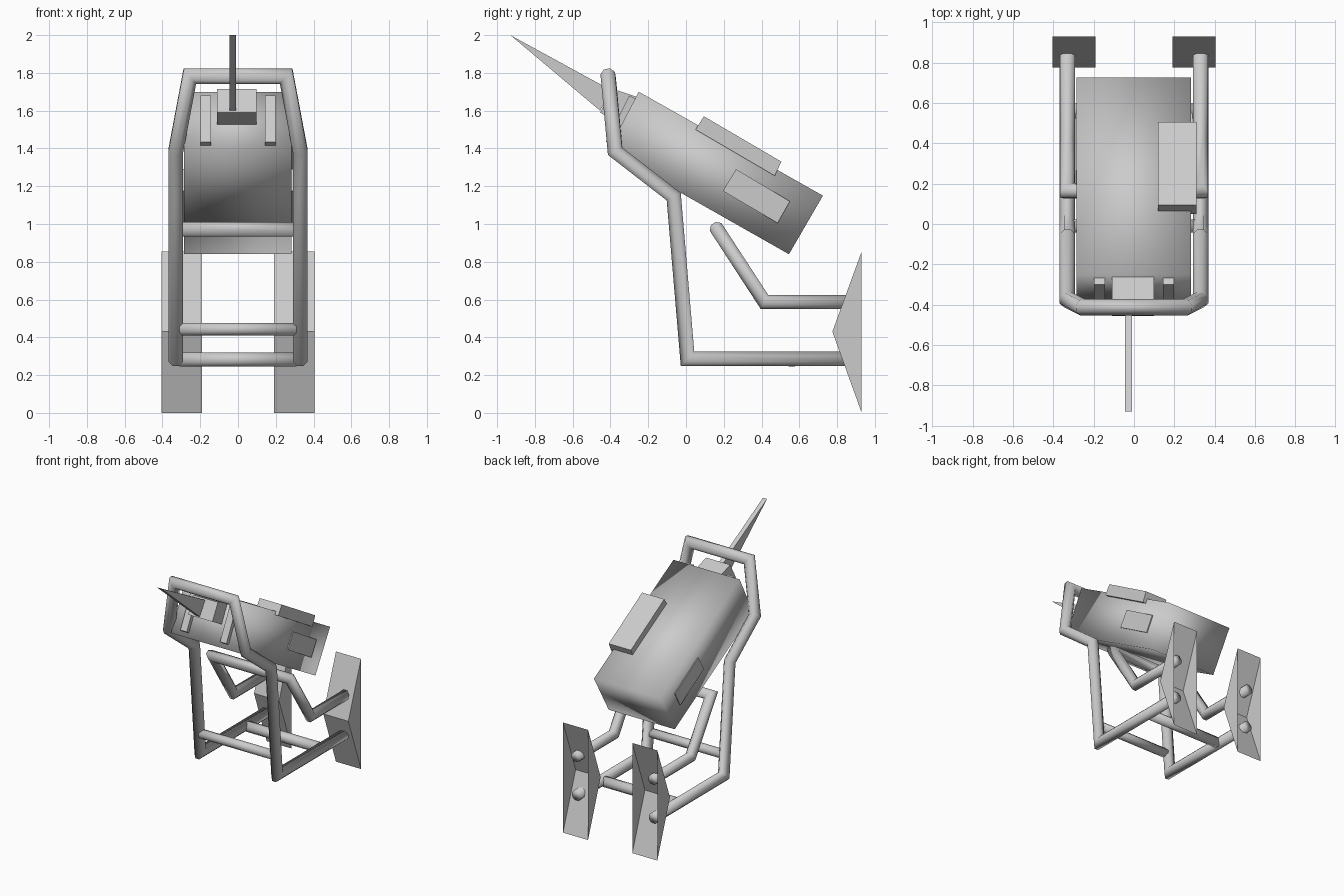
import bpy, bmesh, math
from mathutils import Vector

cube = bpy.data.objects.get("Cube")
if cube:
    bpy.data.objects.remove(cube, do_unlink=True)

grey = bpy.data.materials.new("plain_grey")
grey.use_nodes = True
colour = (0.6, 0.6, 0.6, 1)
grey.diffuse_color = colour
grey.node_tree.nodes["Principled BSDF"].inputs["Base Color"].default_value = colour


def finish(name, bm, smooth):
    bmesh.ops.recalc_face_normals(bm, faces=bm.faces)
    mesh = bpy.data.meshes.new(name)
    bm.to_mesh(mesh)
    bm.free()
    mesh.materials.append(grey)
    for p in mesh.polygons:
        p.use_smooth = smooth
    obj = bpy.data.objects.new(name, mesh)
    bpy.context.collection.objects.link(obj)
    return obj


def prism(name, profile, x0, x1, smooth=False, open_first=False):
    """Side profile (y, z) extruded from x0 to x1; the first edge can stay open."""
    bm = bmesh.new()
    a, b = [[bm.verts.new((x, y, z)) for y, z in profile] for x in (x0, x1)]
    bm.faces.new(a)
    bm.faces.new(b[::-1])
    n = len(a)
    for i in range(1 if open_first else 0, n):
        j = (i + 1) % n
        bm.faces.new((a[i], a[j], b[j], b[i]))
    return finish(name, bm, smooth)


def pipe(name, path, radius, sides=8):
    """Tube along a path, with mitred corners."""
    pts = [Vector(p) for p in path]
    dirs = [(q - p).normalized() for p, q in zip(pts, pts[1:])]
    u = dirs[0].orthogonal().normalized()
    v = dirs[0].cross(u)
    turn = math.tau / sides
    ring = [pts[0] + radius * (u * math.cos((k + .5) * turn) + v * math.sin((k + .5) * turn))
            for k in range(sides)]
    bm = bmesh.new()
    rings = [[bm.verts.new(p) for p in ring]]
    for i, d in enumerate(dirs):
        after = dirs[i + 1] if i + 1 < len(dirs) else d
        normal = (d + after).normalized()
        ring = [p + d * ((pts[i + 1] - p).dot(normal) / d.dot(normal)) for p in ring]
        rings.append([bm.verts.new(p) for p in ring])
    for a, b in zip(rings, rings[1:]):
        for k in range(sides):
            j = (k + 1) % sides
            bm.faces.new((a[k], a[j], b[j], b[k]))
    bm.faces.new(rings[0])
    bm.faces.new(rings[-1])
    return finish(name, bm, True)


def both_sides(half):
    """Path on the +x side continued by its mirror image."""
    return half + [(-x, y, z) for x, y, z in reversed(half)]


# Tilted main body and its raised panels
prism("body", [(-.25, 1.70), (.725, 1.15), (.545, .84), (-.415, 1.385)], -.285, .283, smooth=True)
prism("top_panel", [(.095, 1.57), (.505, 1.33), (.47, 1.255), (.05, 1.50)], .12, .31)
for side, s in (("left", 1), ("right", -1)):
    prism(side + "_panel", [(.265, 1.29), (.55, 1.12), (.485, 1.005), (.195, 1.175)], s * .28, s * .291)
    prism(side + "_front_strip", [(-.30, 1.68), (-.25, 1.655), (-.39, 1.41), (-.425, 1.435)],
          s * .143, s * .198)
    # Wedge foot, open at the back
    prism(side + "_foot", [(.93, 0), (.93, .855), (.775, .43)], s * .19, s * .405, open_first=True)

# Nose block and spike
prism("nose_block", [(-.455, 1.59), (-.385, 1.715), (-.25, 1.67), (-.33, 1.52)], -.11, .098)
prism("spike", [(-.93, 2.0), (-.39, 1.705), (-.455, 1.60)], -.045, -.01)

# Tubular frame: lower rails, uprights and top hoop
pipe("main_frame", both_sides([(.33, .87, .287), (.33, .008, .287), (.33, -.065, 1.145),
                               (.33, -.375, 1.385), (.255, -.412, 1.783)]), .042)
# Upper arms joined by a handle
pipe("upper_arms", both_sides([(.33, .88, .588), (.33, .415, .588), (.33, .165, .972)]), .04)
# Cross bars
for name, y, z, r in (("front_cross_bar", -.01, .443, .035), ("rear_cross_bar", .56, .282, .04)):
    pipe(name, [(-.31, y, z), (.31, y, z)], r)
